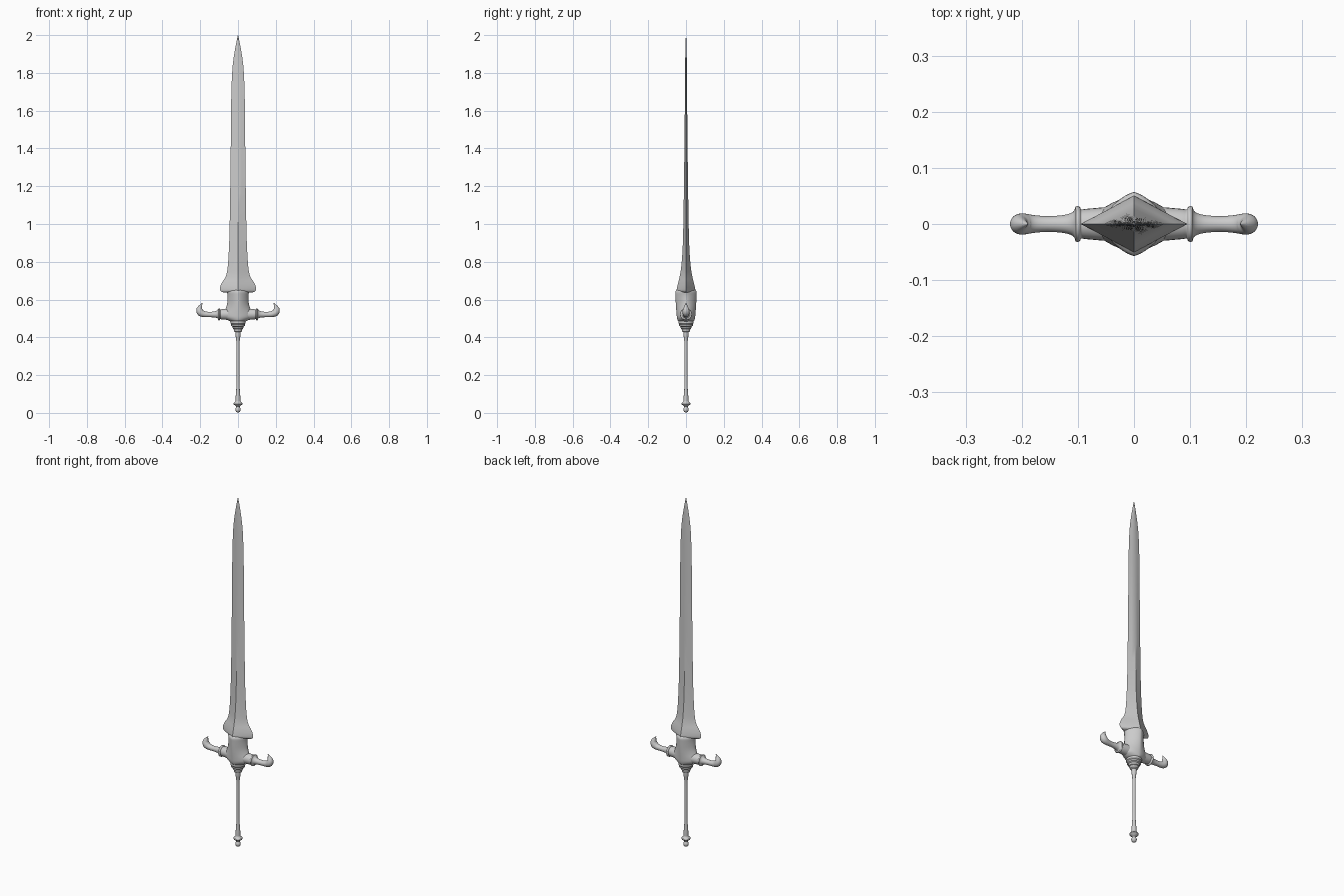
import bpy, bmesh, math
from mathutils import Vector

if "Cube" in bpy.data.objects:
    bpy.data.objects.remove(bpy.data.objects["Cube"])


def finish(name, bm, angle=35):
    bmesh.ops.recalc_face_normals(bm, faces=bm.faces)
    me = bpy.data.meshes.new(name)
    bm.to_mesh(me)
    bm.free()
    ob = bpy.data.objects.new(name, me)
    bpy.context.collection.objects.link(ob)
    bpy.ops.object.select_all(action='DESELECT')
    ob.select_set(True)
    bpy.context.view_layer.objects.active = ob
    bpy.ops.object.shade_smooth_by_angle(angle=math.radians(angle))
    return ob


def smooth(rows, steps):
    """Catmull-Rom resampling of a list of tuples."""
    out = []
    for i in range(len(rows) - 1):
        a, b, c, d = (rows[max(0, min(len(rows) - 1, i + k))] for k in (-1, 0, 1, 2))
        for s in range(steps):
            t = s / steps
            out.append(tuple(0.5 * (2 * q + (r - p) * t + (2 * p - 5 * q + 4 * r - w) * t * t
                                    + (3 * q - p - 3 * r + w) * t ** 3)
                             for p, q, r, w in zip(a, b, c, d)))
    return out + [rows[-1]]


def skin(name, rings, angle=35):
    bm = bmesh.new()
    loops = [[bm.verts.new(p) for p in ring] for ring in rings]
    n = len(loops[0])
    for a, b in zip(loops, loops[1:]):
        for i in range(n):
            j = (i + 1) % n
            bm.faces.new((a[i], a[j], b[j], b[i]))
    bm.faces.new(loops[0])
    bm.faces.new(loops[-1])
    return finish(name, bm, angle)


def section(z, rx, ry, power, n):
    """Superellipse ring: power 1 is a diamond, 2 an ellipse."""
    pts = []
    for i in range(n):
        c, s = math.cos(math.tau * i / n), math.sin(math.tau * i / n)
        pts.append((math.copysign(abs(c) ** (2 / power), c) * rx,
                    math.copysign(abs(s) ** (2 / power), s) * ry, z))
    return pts


def lathe(name, profile, n=32):
    return skin(name, [section(z, r, r, 2, n) for r, z in profile])


# Blade: diamond section flaring into shoulder lobes
blade = [(0.637, 0.074, 0.036), (0.645, 0.092, 0.05), (0.665, 0.095, 0.047), (0.69, 0.085, 0.041),
         (0.72, 0.066, 0.034), (0.76, 0.056, 0.027), (0.85, 0.049, 0.019), (1.0, 0.044, 0.014),
         (1.35, 0.039, 0.009), (1.65, 0.036, 0.006), (1.8, 0.031, 0.005), (1.88, 0.023, 0.004),
         (1.95, 0.011, 0.003), (2.0, 0.0006, 0.0004)]
skin("blade", [section(z, rx, ry, 1, 8) for z, rx, ry in smooth(blade, 4)], 30)

# Guard body: waisted block with rounded diamond section
body = [(0.483, 0.036, 0.036, 1.7), (0.49, 0.052, 0.044, 1.6), (0.505, 0.074, 0.048, 1.6),
        (0.525, 0.078, 0.050, 1.5), (0.55, 0.066, 0.052, 1.5), (0.58, 0.057, 0.054, 1.5),
        (0.62, 0.055, 0.056, 1.5), (0.642, 0.058, 0.056, 1.4), (0.652, 0.048, 0.045, 1.4)]
skin("guard_body", [section(z, rx, ry, p, 40) for z, rx, ry, p in smooth(body, 3)])

# Guard arms: tubes with a collar, curling up to a hooked point (x, z, radius)
arm = [(0.04, 0.522, 0.031), (0.085, 0.522, 0.027), (0.094, 0.522, 0.026), (0.097, 0.522, 0.031),
       (0.104, 0.522, 0.031), (0.108, 0.522, 0.022), (0.125, 0.521, 0.016), (0.155, 0.521, 0.014),
       (0.18, 0.523, 0.016), (0.198, 0.531, 0.019), (0.204, 0.546, 0.017), (0.200, 0.561, 0.011),
       (0.194, 0.573, 0.005), (0.189, 0.582, 0.0006)]
path = smooth(arm, 3)
rings = []
for i, (x, z, r) in enumerate(path):
    a, b = path[max(0, i - 1)], path[min(len(path) - 1, i + 1)]
    t = Vector((b[0] - a[0], 0, b[1] - a[1])).normalized()
    side, up = Vector((0, 1, 0)), Vector((-t.z, 0, t.x))
    rings.append([Vector((x, 0, z)) + (side * math.cos(k * math.tau / 24)
                  + up * math.sin(k * math.tau / 24)) * r for k in range(24)])
for name, s in (("guard_arm_right", 1), ("guard_arm_left", -1)):
    skin(name, [[(p.x * s, p.y, p.z) for p in ring] for ring in rings], 40)

# Stepped collar under the guard
lathe("grip_collar", [(0.034, 0.492), (0.040, 0.487), (0.040, 0.474), (0.036, 0.469), (0.036, 0.461),
                      (0.029, 0.456), (0.027, 0.446), (0.023, 0.443), (0.021, 0.432), (0.014, 0.427)])

# Slim grip with swollen ends
lathe("grip", smooth([(0.014, 0.435), (0.013, 0.41), (0.009, 0.38), (0.008, 0.3), (0.008, 0.18),
                      (0.009, 0.13), (0.012, 0.09), (0.013, 0.055)], 3), 24)

# Pommel: disc and small ball
ball = [(0.014 * math.sin(a) + 0.0003, 0.017 - 0.015 * math.cos(a))
        for a in (math.pi * i / 12 for i in range(11))]
lathe("pommel", ball[:10] + [(0.009, 0.034), (0.013, 0.039), (0.021, 0.043), (0.024, 0.048),
                             (0.022, 0.054), (0.015, 0.059), (0.012, 0.066)], 28)
